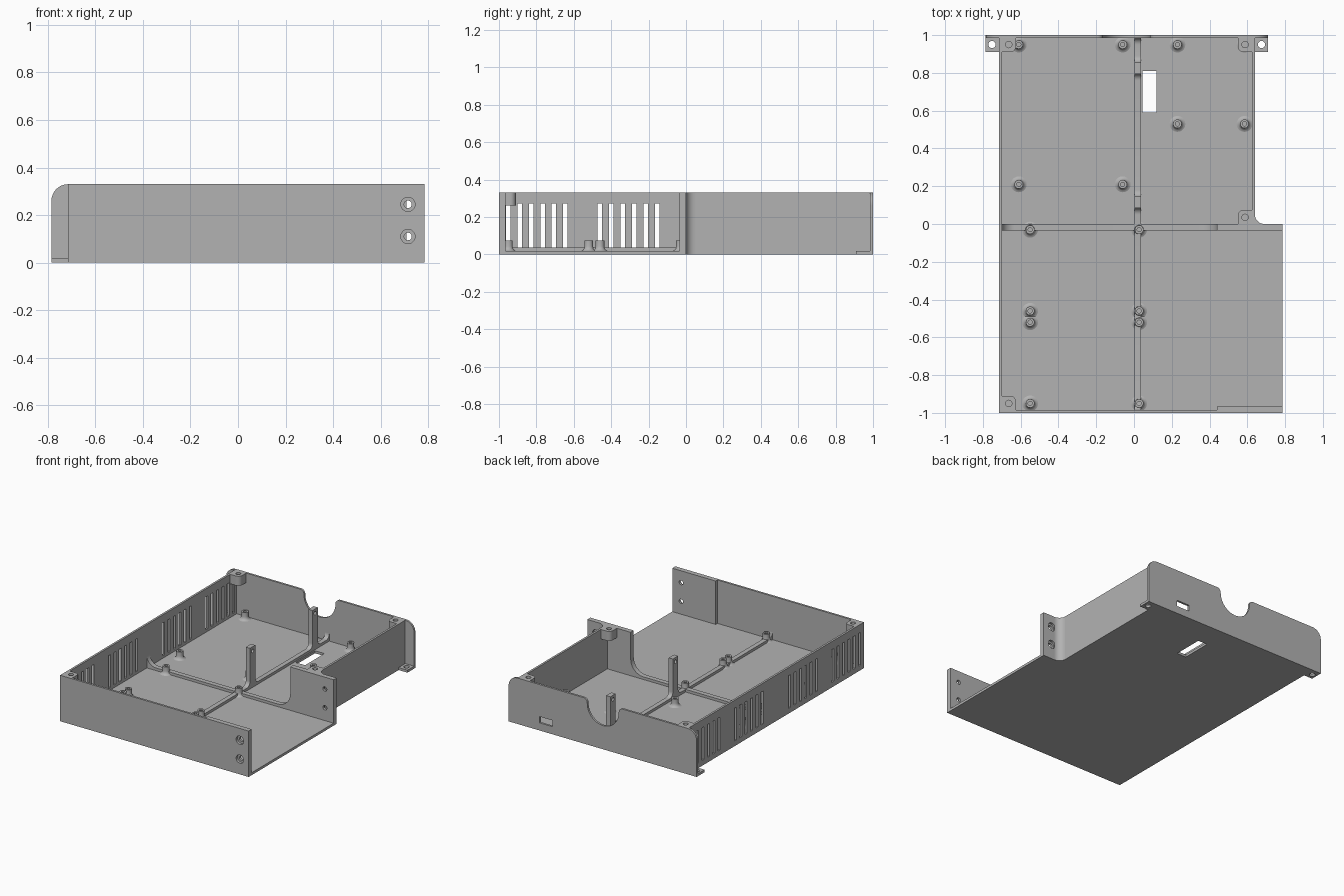
import bpy, bmesh, math

cube = bpy.data.objects.get("Cube")
if cube:
    bpy.data.objects.remove(cube)

grey = bpy.data.materials.new("mid grey")
grey.use_nodes = True
COLOUR = (0.45, 0.45, 0.45, 1)
grey.diffuse_color = COLOUR
grey.node_tree.nodes["Principled BSDF"].inputs["Base Color"].default_value = COLOUR

H, FLOOR, RIB, T = 0.33, 0.018, 0.037, 0.015
L, R, STEP = -0.715, 0.785, 0.64
parts = []


def arc(cx, cy, r, a0, a1, n=8):
    return [(cx + r * math.cos(math.radians(a0 + (a1 - a0) * i / n)),
             cy + r * math.sin(math.radians(a0 + (a1 - a0) * i / n))) for i in range(n + 1)]


def circle(cx, cy, r, n=24):
    return arc(cx, cy, r, 0, 360, n)[:-1]


def rect(u0, v0, u1, v1):
    return [(u0, v0), (u1, v0), (u1, v1), (u0, v1)]


def make_object(name, bm):
    bmesh.ops.recalc_face_normals(bm, faces=bm.faces)
    mesh = bpy.data.meshes.new(name)
    bm.to_mesh(mesh)
    bm.free()
    mesh.materials.append(grey)
    ob = bpy.data.objects.new(name, mesh)
    bpy.context.collection.objects.link(ob)
    return ob


def prisms(name, outlines, axis, part=True):
    """Extrude each (outline, low, high) along the axis."""
    place = {"x": lambda u, v, w: (w, u, v), "y": lambda u, v, w: (u, w, v),
             "z": lambda u, v, w: (u, v, w)}[axis]
    bm = bmesh.new()
    for pts, lo, hi in outlines:
        ends = [[bm.verts.new(place(u, v, w)) for u, v in pts] for w in (lo, hi)]
        bm.faces.new(ends[0])
        bm.faces.new(ends[1])
        for i in range(len(pts)):
            j = (i + 1) % len(pts)
            bm.faces.new((ends[0][i], ends[0][j], ends[1][j], ends[1][i]))
    ob = make_object(name, bm)
    if part:
        parts.append(ob)
    return ob


def cut(ob, outlines, axis):
    """Subtract prisms from a part and discard the cutter."""
    cutter = prisms("cutter", outlines, axis, part=False)
    cutter.hide_render = True
    mod = ob.modifiers.new("cut", "BOOLEAN")
    mod.operation, mod.solver, mod.object = "DIFFERENCE", "EXACT", cutter
    bpy.context.view_layer.objects.active = ob
    bpy.ops.object.modifier_apply(modifier=mod.name)
    bpy.data.objects.remove(cutter)


# Stepped floor with its cable slot
floor = prisms("floor", [([(L, -1), (R, -1), (R, 0), (STEP, 0), (STEP, 1), (L, 1)], 0, FLOOR)], "z")
cut(floor, [(rect(0.045, 0.59, 0.12, 0.81), -0.1, 0.1)], "z")

# Vented side wall: four groups of six slots
left_wall = prisms("vented_wall", [(rect(-1, 0, 1, H), L, L + T)], "x")
slots = []
for start in (-0.95, -0.46, 0.155, 0.645):
    for i in range(6):
        y = start + i * 0.061
        slots.append((rect(y - 0.012, 0.037, y + 0.012, 0.272), L - 0.1, L + 0.1))
cut(left_wall, slots, "x")

# Short side wall with the filleted outer corner
prisms("short_side_wall", [(rect(STEP - T, 0, STEP, 1), 0, H)], "z")
prisms("corner_fillet", [([(STEP, 0)] + arc(STEP + 0.05, 0.05, 0.05, 180, 270), 0, H)], "z")

# Front wall, thick at the screw end
front = prisms("front_wall", [([(L, -1), (R, -1), (R, -0.965), (0.44, -0.965),
                                (0.44, -1 + T), (L, -1 + T)], 0, H)], "z")

# Step wall that curves down into the cross rib
step_profile = ([(L + T, 0), (R, 0), (R, H), (0.44, H)]
                + arc(0.34, RIB + 0.1, 0.1, 0, -90)
                + arc(L + T + 0.07, RIB + 0.07, 0.07, 270, 180))
step = prisms("step_wall_and_cross_rib", [(step_profile, -0.035, 0)], "y")

# Screw holes with counterbores on the outer faces
for wall, y0, y1 in ((front, -1.1, -0.982), (step, -0.016, 0.1)):
    for z in (0.11, 0.245):
        cut(wall, [(circle(0.715, z, 0.016), -1.2, 0.2)], "y")
        cut(wall, [(circle(0.715, z, 0.03), y0, y1)], "y")

# Rear panel with rounded ears, cable notch and port
panel_l, panel_r, ear = -0.785, 0.71, 0.07
rear = prisms("rear_panel", [([(panel_l, 0), (panel_r, 0)]
                              + arc(panel_r - ear, H - ear, ear, 0, 90)
                              + arc(panel_l + ear, H - ear, ear, 90, 180), 1 - T, 1)], "y")
nx = -0.04
notch = ([(nx - 0.155, 0.4)] + arc(nx - 0.155, 0.30, 0.03, 90, 0, 5)
         + arc(nx, 0.295, 0.125, 180, 360, 20)
         + arc(nx + 0.155, 0.30, 0.03, 180, 90, 5) + [(nx + 0.155, 0.4)])
cut(rear, [(notch, 0.9, 1.1)], "y")
cut(rear, [(rect(0.36, 0.055, 0.465, 0.1), 0.9, 1.1)], "y")

# Foot tabs under the ears
for name, x0, x1, hx in (("right_tab", panel_l, L, -0.752), ("left_tab", STEP, panel_r, 0.675)):
    tab = prisms(name, [(rect(x0, 0.91, x1, 1), 0, FLOOR)], "z")
    cut(tab, [(circle(hx, 0.95, 0.019), -0.1, 0.1)], "z")

# Long rib with two upright posts, filleted at the bases and ends
end, f, post_top = 1 - T, 0.035, 0.31
rib = [(end, 0), (-end, 0)] + arc(-end + f, RIB + f, f, 180, 270)
for y0, y1 in ((0.085, 0.145), (0.795, 0.855)):
    rib += arc(y0 - f, RIB + f, f, 270, 360) + [(y0, post_top), (y1, post_top)]
    rib += arc(y1 + f, RIB + f, f, 180, 270)
rib += arc(end - f, RIB + f, f, 270, 360)
long_rib = prisms("long_rib_with_posts", [(rib, 0.003, 0.036)], "x")
cut(long_rib, [(circle(y, 0.28, 0.013), -0.1, 0.1) for y in (0.115, 0.825)], "x")

# Corner screw bosses hanging from the wall tops
b = 0.075
for name, cx, cy, sx, sy in (("boss_front", L + T, -1 + T, 1, 1), ("boss_rear", L + T, 1 - T, 1, -1),
                             ("boss_step", STEP - T, 0, -1, 1),
                             ("boss_rear_short", STEP - T, 1 - T, -1, -1)):
    outline = [(0, 0), (b, 0)] + arc(b - 0.03, b - 0.03, 0.03, 0, 90) + [(0, b)]
    boss = prisms(name, [([(cx + sx * u, cy + sy * v) for u, v in outline], 0.262, H)], "z")
    cut(boss, [(circle(cx + sx * 0.037, cy + sy * 0.035, 0.017), 0.28, 0.5)], "z")

# Hollow standoffs with flared bases, one shared mesh
profile = [(0.045, 0.017), (0.034, 0.021), (0.026, 0.03), (0.023, 0.043),
           (0.023, 0.073), (0.011, 0.073), (0.011, 0.03), (0, 0.03)]
bm = bmesh.new()
ring = [bm.verts.new((r, 0, z)) for r, z in profile]
edges = [bm.edges.new(pair) for pair in zip(ring, ring[1:])]
bmesh.ops.spin(bm, geom=ring + edges, cent=(0, 0, 0), axis=(0, 0, 1),
               angle=math.tau, steps=20, use_merge=True)
bmesh.ops.remove_doubles(bm, verts=bm.verts, dist=0.0001)
standoff = make_object("standoff", bm)
parts.append(standoff)
spots = [(x, y) for x in (-0.61, -0.06) for y in (0.21, 0.95)]
spots += [(x, y) for x in (0.23, 0.585) for y in (0.53, 0.95)]
spots += [(x, y) for x in (-0.55, 0.027) for y in (-0.03, -0.46, -0.52, -0.95)]
standoff.location = (*spots[0], 0)
for x, y in spots[1:]:
    twin = standoff.copy()
    twin.location = (x, y, 0)
    bpy.context.collection.objects.link(twin)

# Smooth the curved surfaces, keep edges sharp
bpy.ops.object.select_all(action="DESELECT")
for ob in parts:
    ob.select_set(True)
bpy.context.view_layer.objects.active = floor
bpy.ops.object.shade_smooth_by_angle(angle=math.radians(35))
